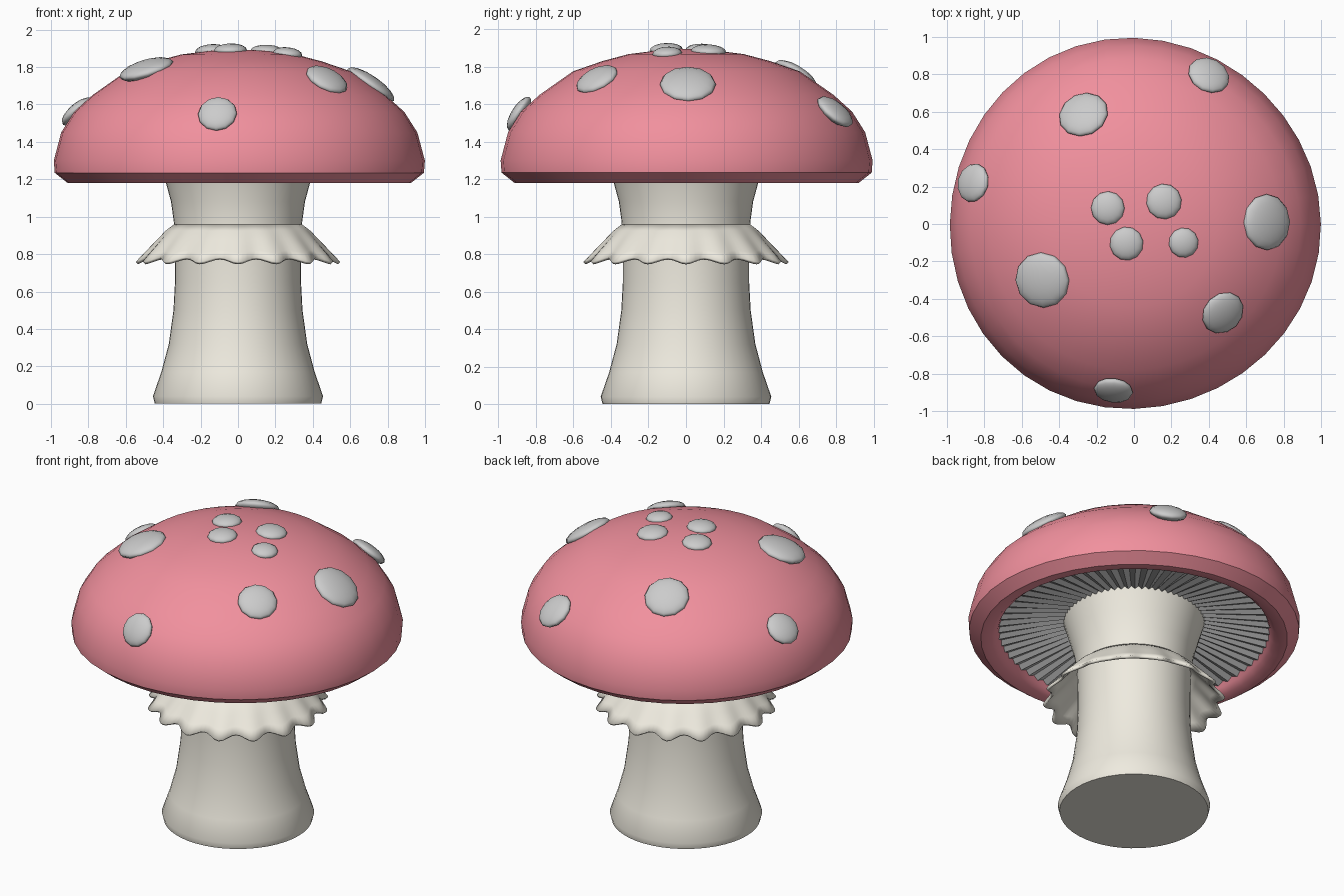
import bpy, bmesh, math
from mathutils import Vector

if "Cube" in bpy.data.objects:
    bpy.data.objects.remove(bpy.data.objects["Cube"])


def material(name, rgb):
    m = bpy.data.materials.new(name)
    m.diffuse_color = (*rgb, 1)
    m.use_nodes = True
    m.node_tree.nodes["Principled BSDF"].inputs["Base Color"].default_value = m.diffuse_color
    return m


RED = material("cap_pink", (0.88, 0.28, 0.34))
CREAM = material("stem_cream", (0.86, 0.83, 0.74))


def finish(name, bm, mat=None, smooth=40):
    me = bpy.data.meshes.new(name)
    bm.to_mesh(me)
    bm.free()
    ob = bpy.data.objects.new(name, me)
    bpy.context.collection.objects.link(ob)
    if mat:
        me.materials.append(mat)
    if smooth:
        bpy.ops.object.select_all(action='DESELECT')
        ob.select_set(True)
        bpy.context.view_layer.objects.active = ob
        bpy.ops.object.shade_smooth_by_angle(angle=math.radians(smooth))
    return ob


def lathe(name, profile, n, mat=None, shape=None, closed=True, smooth=40):
    """Revolve (r, z) points; shape(r, z, angle, t, k) may ripple them."""
    bm = bmesh.new()
    rings = []
    for i, (r, z) in enumerate(profile):
        ring = []
        for k in range(n):
            a = 2 * math.pi * k / n
            rr, zz = shape(r, z, a, i / (len(profile) - 1), k) if shape else (r, z)
            ring.append(bm.verts.new((rr * math.cos(a), rr * math.sin(a), zz)))
        rings.append(ring)
    for lo, hi in zip(rings, rings[1:]):
        for k in range(n):
            j = (k + 1) % n
            bm.faces.new((lo[k], lo[j], hi[j], hi[k]))
    if closed:
        bm.faces.new(rings[0][::-1])
        bm.faces.new(rings[-1])
        bmesh.ops.recalc_face_normals(bm, faces=bm.faces)
    return finish(name, bm, mat, smooth)


# Stem, flared at the foot and under the cap
lathe("stem", [(0.445, 0), (0.455, 0.04), (0.41, 0.17), (0.37, 0.32), (0.345, 0.5),
               (0.337, 0.65), (0.337, 0.8), (0.343, 0.97), (0.358, 1.08),
               (0.385, 1.18), (0.42, 1.3), (0.43, 1.33)], 48, CREAM)

# Cap, a slightly uneven dome with a rolled rim
DOME = [(1.0, 1.3), (0.96, 1.45), (0.89, 1.56), (0.79, 1.65), (0.61, 1.775),
        (0.45, 1.83), (0.31, 1.867), (0.15, 1.887), (0.04, 1.893)]
lathe("cap", [(0.3, 1.36), (0.8, 1.27), (0.825, 1.215), (0.86, 1.185), (0.925, 1.18),
              (0.995, 1.235)] + DOME, 40, RED,
      lambda r, z, a, t, k: (r * (1 - 0.008 * (1 + math.cos(3 * a - 2.7))), z))

# Gills, a pleated ring under the cap
lathe("gills", [(0.36, 1.31), (0.845, 1.225)], 128, None,
      lambda r, z, a, t, k: (r, z + (0.012 if k % 2 else -0.004)),
      closed=False, smooth=0)

# Ruffled skirt around the stem
skirt = lathe("skirt", [(0.525, 0.77), (0.485, 0.815), (0.43, 0.875),
                        (0.385, 0.925), (0.335, 0.965)], 128, CREAM,
              lambda r, z, a, t, k: (r + 0.022 * (1 - t) ** 1.5 * math.cos(16 * a),
                                     z + 0.012 * (1 - t) ** 2 * -math.cos(16 * a)),
              closed=False, smooth=60)
sol = skirt.modifiers.new("thickness", 'SOLIDIFY')
sol.thickness = 0.018
sol.offset = -1


# Raised spots, flattened balls lying on the dome
def spot(i, x, y, size):
    r = math.hypot(x, y)
    for (r1, z1), (r0, z0) in zip(DOME, DOME[1:]):
        if r0 <= r <= r1:
            break
    z = z0 + (z1 - z0) * (r - r0) / (r1 - r0)
    normal = Vector((x / r * (z0 - z1), y / r * (z0 - z1), r1 - r0))
    if r < 0.31:
        normal = Vector((x * 0.4, y * 0.4, 1))
    bm = bmesh.new()
    bmesh.ops.create_uvsphere(bm, u_segments=12, v_segments=8, radius=1)
    ob = finish(f"spot_{i}", bm)
    ob.scale = (size, size, 0.022 + 0.17 * size)
    ob.rotation_euler = normal.to_track_quat('Z', 'Y').to_euler()
    ob.location = (x, y, z)


SPOTS = [(-0.14, 0.085, 0.09), (0.16, 0.12, 0.095), (-0.04, -0.105, 0.09),
         (0.265, -0.1, 0.08), (-0.27, 0.585, 0.135), (0.4, 0.795, 0.115),
         (-0.86, 0.22, 0.105), (-0.49, -0.3, 0.15), (0.71, 0.01, 0.15),
         (0.475, -0.475, 0.12), (-0.11, -0.89, 0.105)]
for i, s in enumerate(SPOTS, 1):
    spot(i, *s)
